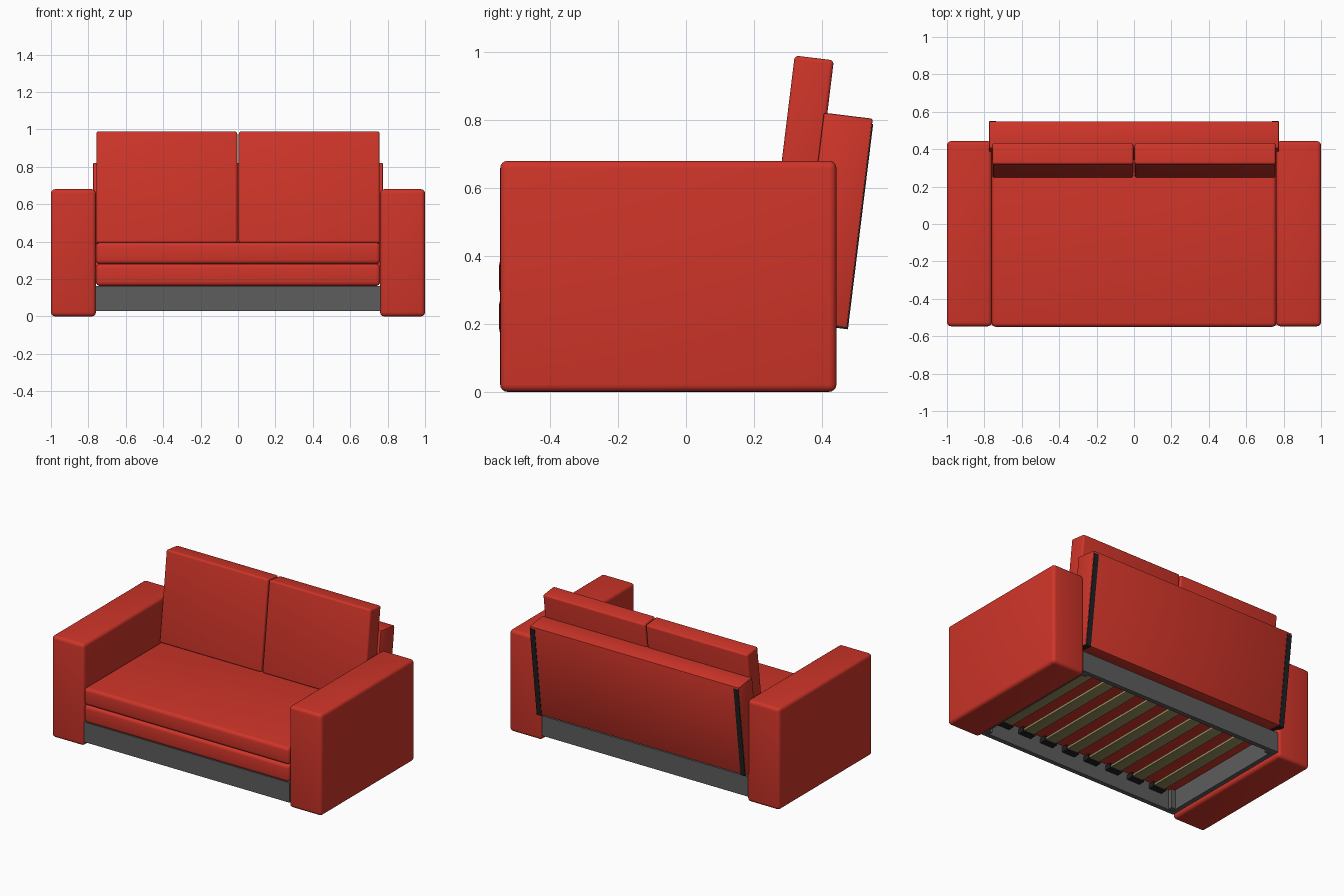
import bpy, math
from mathutils import Matrix, Vector

if "Cube" in bpy.data.objects:
    bpy.data.objects.remove(bpy.data.objects["Cube"])


def material(name, rgb):
    m = bpy.data.materials.new(name)
    m.diffuse_color = (*rgb, 1)
    m.use_nodes = True
    m.node_tree.nodes["Principled BSDF"].inputs["Base Color"].default_value = m.diffuse_color
    return m


RED = material("red_fabric", (0.62, 0.035, 0.022))
GREY = material("dark_grey_frame", (0.11, 0.11, 0.11))
BLACK = material("black_metal", (0.015, 0.015, 0.017))
WOOD = material("slat_wood", (0.30, 0.26, 0.11))
TILT = math.radians(-7)


def box(name, lo, hi, mat, bevel=0.0, segments=4, frame=None):
    """Box between two corners, optionally rounded and placed in a tilted frame."""
    lo, hi = Vector(lo), Vector(hi)
    bpy.ops.mesh.primitive_cube_add(size=1)
    ob = bpy.context.object
    ob.name = name
    size = hi - lo
    ob.data.transform(Matrix.Translation((lo + hi) / 2) @ Matrix.Diagonal((*size, 1)))
    if frame:
        ob.data.transform(frame)
    ob.data.materials.append(mat)
    if bevel:
        mod = ob.modifiers.new("Rounding", 'BEVEL')
        mod.width = bevel
        mod.segments = segments
        bpy.ops.object.modifier_apply(modifier=mod.name)
        bpy.ops.object.shade_smooth_by_angle(angle=math.radians(35))
    return ob


def tilted(y, z):
    return Matrix.Translation((0, y, z)) @ Matrix.Rotation(TILT, 4, 'X')


def span(s, a, b):
    """Ordered x range on side s."""
    return sorted((s * a, s * b))


back_frame = tilted(0.44, 0.505)
cushion_frame = tilted(0.341, 0.685)

for s, side in ((-1, "left"), (1, "right")):
    # Armrest
    x0, x1 = span(s, 0.76, 1.0)
    box(f"armrest_{side}", (x0, -0.547, 0), (x1, 0.443, 0.68), RED, 0.022)
    # Back cushion
    x0, x1 = span(s, 0.004, 0.757)
    box(f"back_cushion_{side}", (x0, -0.058, -0.3), (x1, 0.058, 0.3), RED, 0.012,
        frame=cushion_frame)
    # Metal strip behind the backrest, with a foot folded under it
    x0, x1 = span(s, 0.737, 0.772)
    box(f"back_strip_{side}", (x0, 0.06, -0.313), (x1, 0.0755, 0.295), BLACK,
        frame=back_frame)
    box(f"back_strip_foot_{side}", (x0, -0.06, -0.314), (x1, 0.0755, -0.305), BLACK,
        frame=back_frame)
    # Side rail of the base
    x0, x1 = span(s, 0.73, 0.762)
    box(f"side_rail_{side}", (x0, -0.535, 0.03), (x1, 0.43, 0.163), GREY)
    # Corner posts inside the base
    x0, x1 = span(s, 0.70, 0.73)
    for y, end in ((-0.515, "front"), (0.38, "back")):
        box(f"corner_post_{end}_{side}", (x0, y, 0.032), (x1, y + 0.03, 0.16), GREY)

# Backrest panel
box("backrest", (-0.775, -0.0725, -0.31), (0.775, 0.0725, 0.31), RED, 0.005, 2,
    frame=back_frame)

# Two stacked seat cushions
box("seat_lower", (-0.76, -0.55, 0.163), (0.76, 0.36, 0.28), RED, 0.022)
box("seat_upper", (-0.76, -0.55, 0.28), (0.76, 0.345, 0.395), RED, 0.022)

# Front and back rails of the base
box("front_rail", (-0.762, -0.543, 0.03), (0.762, -0.513, 0.163), GREY)
box("back_rail", (-0.762, 0.405, 0.03), (0.762, 0.435, 0.163), GREY)

# Bed slats with black end holders
for i in range(8):
    x = (i - 3.5) * 0.17
    box(f"slat_{i + 1}", (x - 0.04, -0.50, 0.125), (x + 0.04, 0.395, 0.143), WOOD, 0.004, 2)
    for y, end in ((-0.515, "front"), (0.36, "back")):
        box(f"slat_holder_{end}_{i + 1}", (x - 0.048, y, 0.118), (x + 0.048, y + 0.045, 0.15), BLACK)
